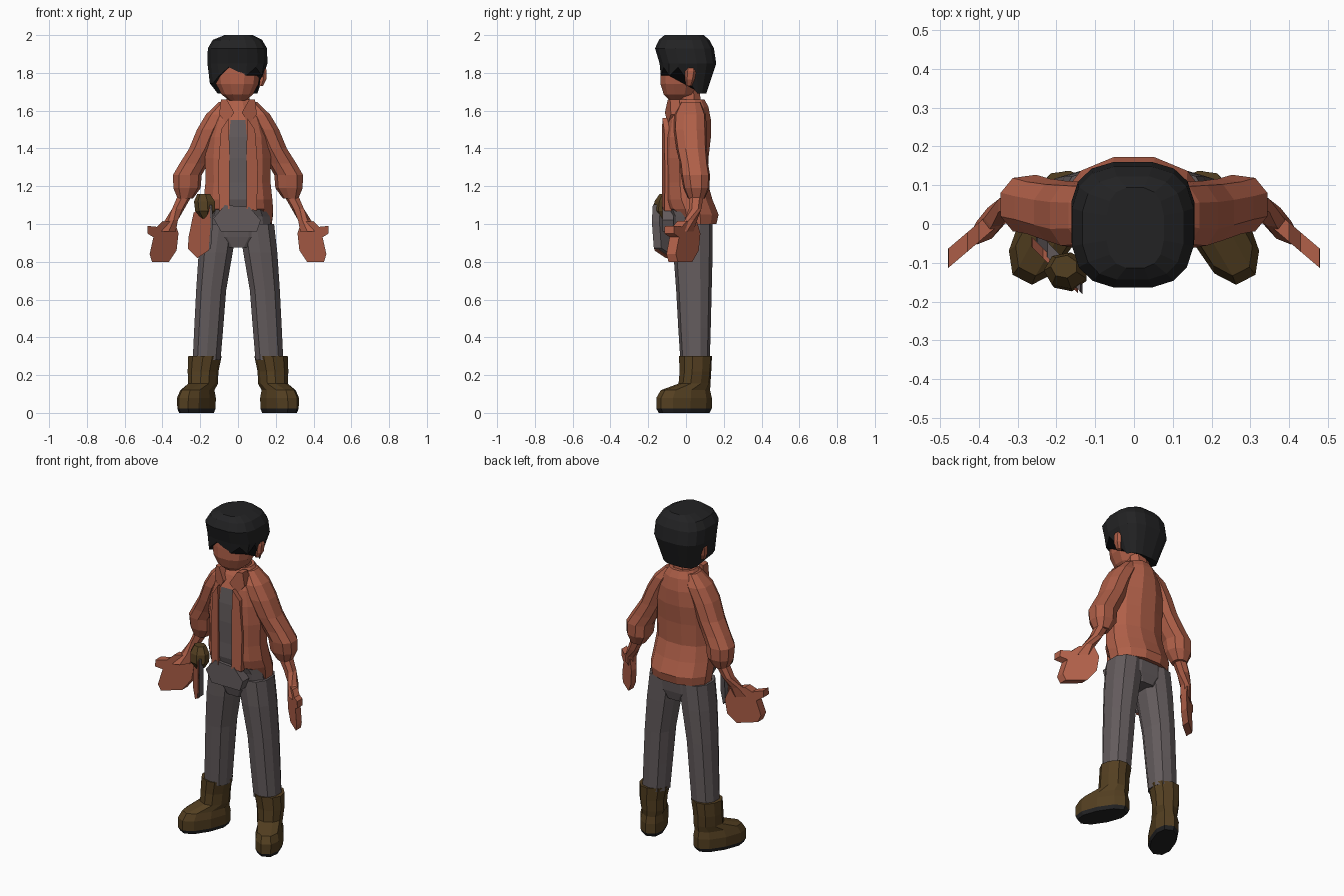
import bpy, bmesh, math
from mathutils import Vector


def material(name, col):
    m = bpy.data.materials.new(name)
    m.diffuse_color = (*col, 1)
    return m


CLAY = material("terracotta", (0.43, 0.115, 0.065))
GREY = material("warm grey", (0.125, 0.105, 0.108))
BROWN = material("boot brown", (0.088, 0.05, 0.015))
BLACK = material("black", (0.016, 0.016, 0.017))


def finish(name, bm, mats, rule, mirror):
    bmesh.ops.recalc_face_normals(bm, faces=bm.faces)
    bm.normal_update()
    if rule:
        for f in bm.faces:
            f.material_index = rule(f.calc_center_median(), f.normal)
    me = bpy.data.meshes.new(name)
    bm.to_mesh(me)
    bm.free()
    for m in mats:
        me.materials.append(m)
    ob = bpy.data.objects.new(name, me)
    bpy.context.collection.objects.link(ob)
    if mirror:
        ob.modifiers.new("mirror", "MIRROR").use_mirror_merge = False
    return ob


def loft(name, rings, mats, n=10, p=2.3, rule=None, mirror=False, tweak=None):
    """Stack of rings (cx, cy, z, rx, ry[, yaw]) joined into a faceted solid."""
    bm = bmesh.new()
    loops = []
    for k, r in enumerate(rings):
        cx, cy, z, rx, ry = r[:5]
        yaw = r[5] if len(r) > 5 else 0
        loop = []
        for i in range(n):
            a = 2 * math.pi * (i + 0.5) / n
            c, s = math.cos(a), math.sin(a)
            u = rx * math.copysign(abs(c) ** (2 / p), c)
            v = ry * math.copysign(abs(s) ** (2 / p), s)
            co = Vector((cx + u * math.cos(yaw) - v * math.sin(yaw),
                         cy + u * math.sin(yaw) + v * math.cos(yaw), z))
            if tweak:
                tweak(k, i, co)
            loop.append(bm.verts.new(co))
        loops.append(loop)
    for a, b in zip(loops, loops[1:]):
        for i in range(n):
            j = (i + 1) % n
            bm.faces.new((a[i], a[j], b[j], b[i]))
    bm.faces.new(loops[0])
    bm.faces.new(loops[-1])
    return finish(name, bm, mats, rule, mirror)


def plate(name, outline, x0, y0, slope, thick, mats, mirror=False):
    """Front-view (x, z) outline given depth; y follows x along a slope."""
    bm = bmesh.new()
    sides = [[bm.verts.new((x, y0 + slope * (x - x0) + t, z)) for x, z in outline]
             for t in (-thick / 2, thick / 2)]
    n = len(outline)
    for i in range(n):
        j = (i + 1) % n
        bm.faces.new((sides[0][i], sides[0][j], sides[1][j], sides[1][i]))
    for s in sides:
        bm.faces.new(s)
    return finish(name, bm, mats, None, mirror)


# Boots: turned-out foot with a dark sole, rising into a shaft
Y = math.radians(-63)
loft("boots", [(.22, -.01, 0, .145, .068, Y), (.22, -.01, .022, .157, .076, Y),
               (.22, -.01, .08, .157, .078, Y), (.215, -.003, .12, .14, .068, Y),
               (.185, .045, .155, .085, .073, Y), (.185, .05, .22, .083, .078, Y),
               (.175, .05, .30, .086, .086, Y)],
     [BROWN, BLACK], n=10, mirror=True, rule=lambda c, nrm: int(c.z < .02))

# Trousers: two legs and the hips
loft("trouser_legs", [(.166, .048, .28, .077, .078), (.155, .045, .45, .08, .086),
                      (.142, .042, .65, .083, .094), (.118, .037, .85, .094, .104),
                      (.098, .035, 1.0, .097, .106)],
     [GREY], n=10, mirror=True)
loft("trouser_hips", [(0, .035, .875, .10, .085), (0, .035, .93, .185, .10),
                      (0, .03, 1.04, .175, .115), (0, 0, 1.1, .15, .11)], [GREY], n=12)
plate("belt_flap", [(-.13, 1.03), (-.09, .96), (.10, .96), (.12, 1.02), (.06, 1.09), (-.07, 1.1)],
      0, -.095, 0, .06, [GREY])


# Jacket: flared hem, grey shirt strip on the front faces
def hem(k, i, co):
    if k == 0 and co.y < 0:
        co.z += .06
    if k == 1 and co.y < 0:
        co.z += .03


loft("jacket", [(0, .045, 1.0, .185, .12), (0, .035, 1.05, .192, .142),
                (0, .012, 1.13, .188, .132), (0, 0, 1.22, .178, .118),
                (0, 0, 1.35, .18, .123), (0, .008, 1.46, .172, .128),
                (0, .014, 1.55, .142, .122), (0, .022, 1.62, .108, .10),
                (0, .025, 1.66, .08, .075)],
     [CLAY, GREY], n=12, p=2.1, tweak=hem,
     rule=lambda c, nrm: int(abs(c.x) < .02 and c.y < -.05 and 1.09 < c.z < 1.54))
# Jacket front edges and collar flaps
plate("jacket_edges", [(.045, 1.08), (.10, 1.07), (.105, 1.3), (.09, 1.5), (.05, 1.56), (.045, 1.4)],
      .05, -.108, .25, .035, [CLAY], mirror=True)
plate("collar_flaps", [(.02, 1.59), (.06, 1.53), (.10, 1.58), (.09, 1.66), (.06, 1.66)],
      .05, -.075, .4, .05, [CLAY], mirror=True)

# Sleeves: sloping from the neck to a puffed cuff
loft("sleeves", [(.06, .025, 1.645, .045, .055), (.105, .022, 1.58, .068, .085),
                 (.148, .022, 1.50, .073, .088), (.19, .03, 1.40, .072, .082),
                 (.235, .042, 1.32, .078, .076), (.27, .05, 1.26, .078, .078),
                 (.272, .055, 1.19, .074, .07), (.28, .055, 1.135, .042, .045)],
     [CLAY], n=9, mirror=True)

# Forearms and hands
loft("forearms", [(.278, .055, 1.16, .04, .04), (.318, .048, 1.08, .034, .034),
                  (.352, .025, 1.02, .036, .03, -.7), (.375, -.005, .96, .06, .03, -.75)],
     [CLAY], n=7, mirror=True)
plate("hands", [(.335, 1.01), (.315, .95), (.325, .86), (.365, .80), (.455, .80), (.468, .84),
                (.448, .93), (.48, .95), (.478, .99), (.43, .985), (.40, 1.015)],
      .34, .03, -.85, .05, [CLAY], mirror=True)

# Hip pouch and holster flap (one side only): clay outside, grey inside
loft("pouch", [(-.17, -.12, 1.03, .025, .03), (-.172, -.125, 1.07, .055, .05),
               (-.175, -.12, 1.12, .058, .048), (-.18, -.11, 1.16, .035, .03)],
     [BROWN], n=7, p=2)
FLAP = [(-.235, 1.06), (-.262, .93), (-.265, .87), (-.215, .82), (-.155, .86), (-.145, 1.0),
        (-.15, 1.09), (-.20, 1.08)]
plate("holster_outer", FLAP, -.25, -.06, -1.0, .025, [CLAY])
plate("holster_inner", [(x + .012, z + .012) for x, z in FLAP], -.25, -.038, -1.05, .04, [GREY])

# Neck, head, ears
loft("neck", [(0, .02, 1.58, .075, .07), (0, .01, 1.72, .06, .065)], [CLAY], n=8)
loft("head", [(-.003, -.04, 1.655, .045, .05), (-.004, -.035, 1.685, .085, .085),
              (-.004, -.03, 1.74, .115, .108), (-.004, -.025, 1.80, .124, .112),
              (-.004, -.02, 1.88, .12, .11)], [CLAY], n=12)
loft("ears", [(.122, .015, 1.73, .012, .015), (.134, .02, 1.765, .018, .026),
              (.138, .025, 1.81, .016, .03), (.13, .025, 1.84, .012, .02)],
     [CLAY], n=6, mirror=True)


# Hair: blocky cap, jagged fringe, longer at the nape
def fringe(k, i, co):
    if k == 0:
        if co.y > .04:
            co.z = 1.69
            co.x *= .72
            co.y = .06 + (co.y - .04) * .5
        elif co.x < -.11:
            co.z = 1.745
        else:
            co.z = 1.785 + .045 * (i % 2)


loft("hair", [(-.003, .0, 1.8, .148, .135), (-.003, .01, 1.85, .161, .152),
              (-.003, -.008, 1.93, .159, .158), (-.003, -.01, 1.975, .132, .135),
              (.003, -.01, 2.0, .075, .105)],
     [BLACK], n=16, p=2.8, tweak=fringe)
